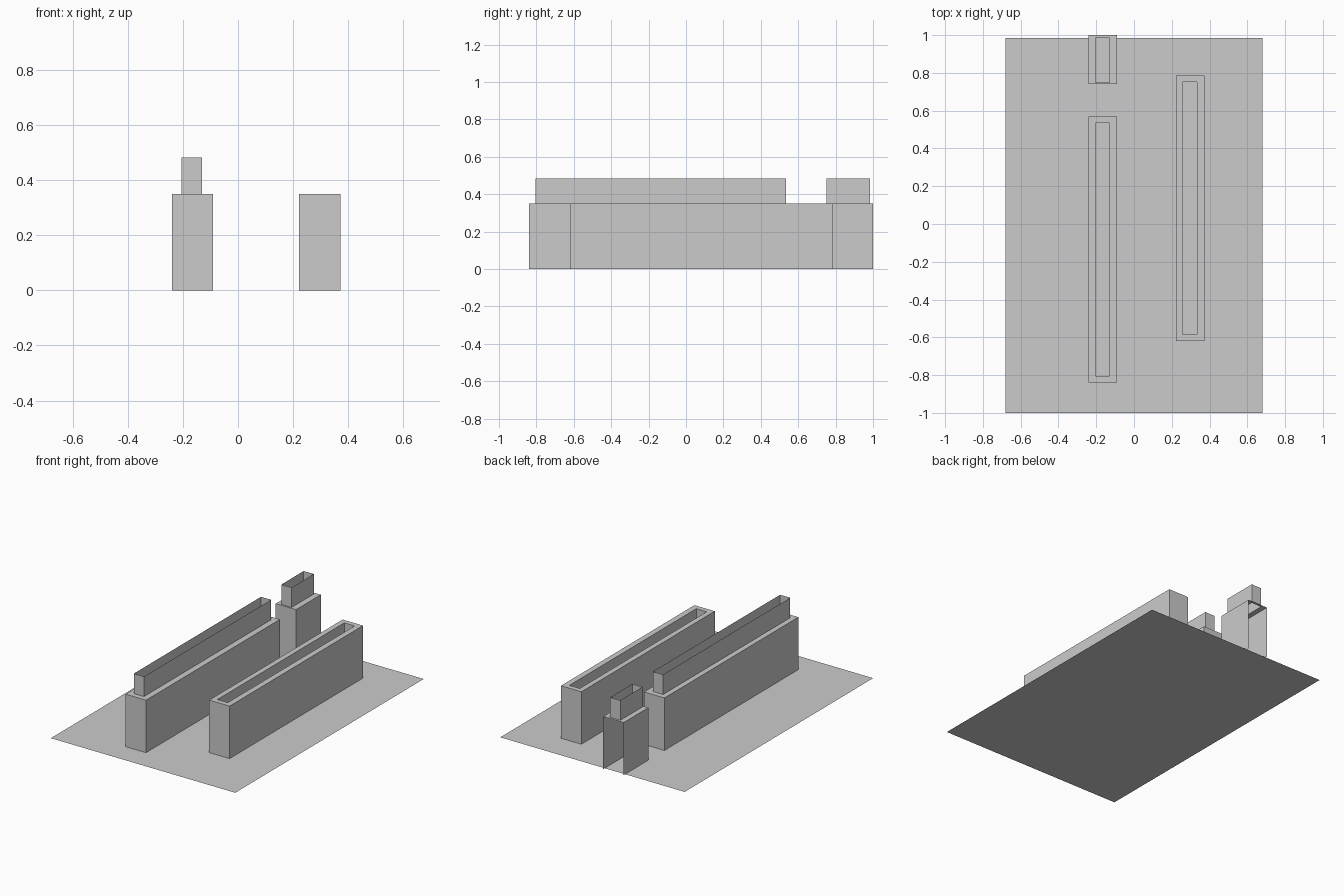
import bpy
import bmesh

cube = bpy.data.objects.get("Cube")
if cube:
    bpy.data.objects.remove(cube, do_unlink=True)

GREY = (0.6, 0.6, 0.6, 1.0)
grey = bpy.data.materials.new("light grey")
grey.use_nodes = True
grey.diffuse_color = GREY
grey.node_tree.nodes["Principled BSDF"].inputs["Base Color"].default_value = GREY

WALL_TOP = 0.35


def ring(bm, x0, x1, y0, y1, z):
    """Rectangle of vertices, starting at the front left corner."""
    return [bm.verts.new((x, y, z)) for x, y in ((x0, y0), (x1, y0), (x1, y1), (x0, y1))]


def bridge(bm, low, high, skip=()):
    """Join two rings with quads, leaving out the skipped sides."""
    for i in range(4):
        if i not in skip:
            j = (i + 1) % 4
            bm.faces.new((low[i], low[j], high[j], high[i]))


def finish(bm, name):
    mesh = bpy.data.meshes.new(name)
    bm.to_mesh(mesh)
    bm.free()
    mesh.materials.append(grey)
    obj = bpy.data.objects.new(name, mesh)
    bpy.context.collection.objects.link(obj)


def planter(name, outer, inner, inner_z, skip=()):
    """Hollow wall with a flat rim and an open inner sleeve."""
    bm = bmesh.new()
    base = ring(bm, *outer, 0)
    top = ring(bm, *outer, WALL_TOP)
    rim = ring(bm, *inner, WALL_TOP)
    sleeve = ring(bm, *inner, inner_z)
    bridge(bm, base, top, skip)
    bridge(bm, top, rim)
    bridge(bm, rim, sleeve)
    finish(bm, name)


# Ground sheet
bm = bmesh.new()
bm.faces.new(ring(bm, -0.68, 0.68, -1.0, 0.985, 0))
finish(bm, "ground_sheet")

# Long wall with raised sleeve
planter("long_raised_wall", (-0.24, -0.09, -0.84, 0.57), (-0.205, -0.13, -0.805, 0.535), 0.483)

# Short wall with raised sleeve, open at the back
planter("short_raised_wall", (-0.24, -0.09, 0.74, 1.0), (-0.205, -0.13, 0.75, 0.985), 0.483, skip=(2,))

# Long wall with sunken sleeve
planter("long_sunken_wall", (0.222, 0.372, -0.62, 0.785), (0.257, 0.334, -0.585, 0.752), 0.22)
